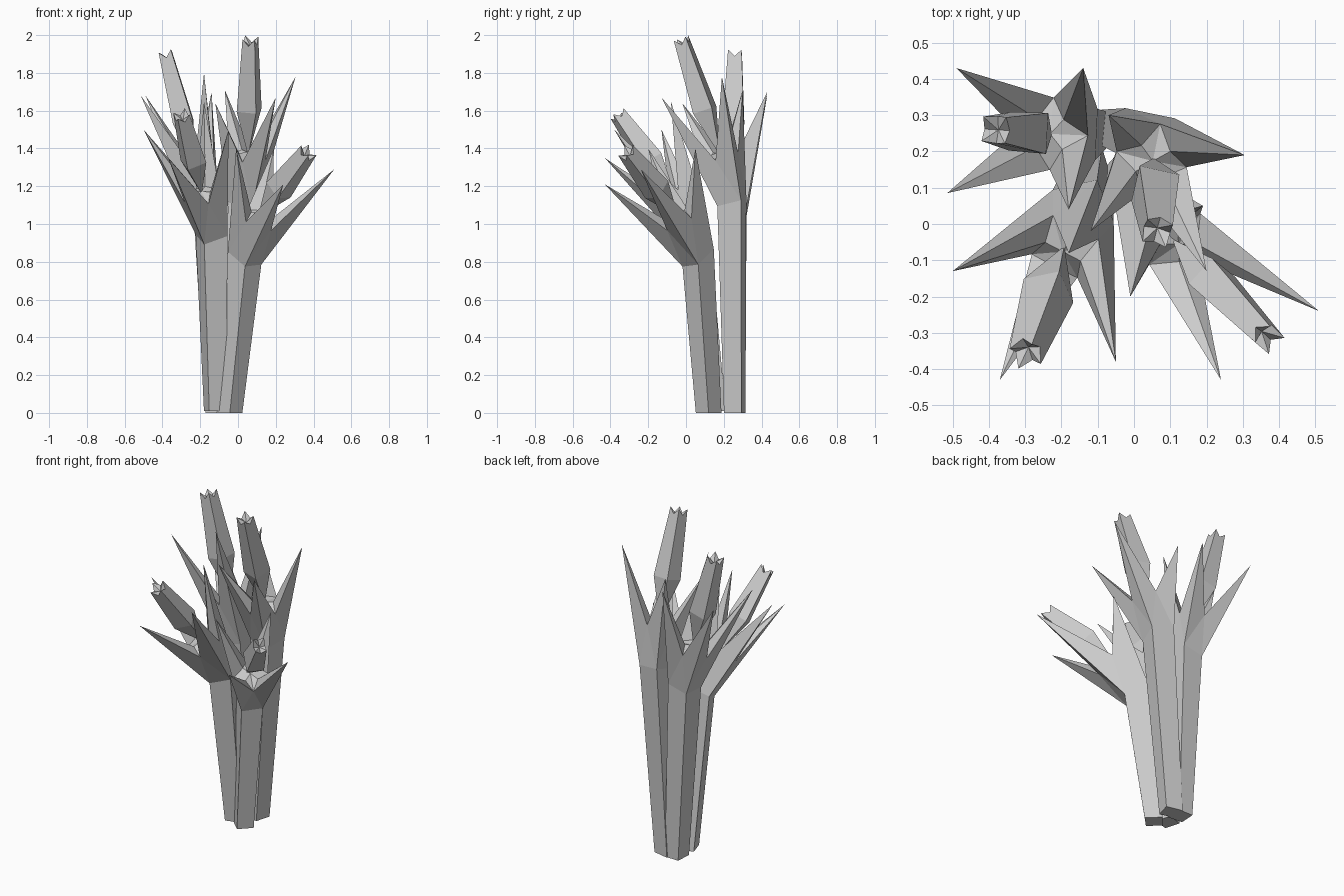
import bpy
import bmesh
from mathutils import Vector

cube = bpy.data.objects.get("Cube")
if cube:
    bpy.data.objects.remove(cube, do_unlink=True)

# Single plain colour
grey = bpy.data.materials.new("plain_grey")
grey.use_nodes = True
grey.diffuse_color = (0.6, 0.6, 0.6, 1)
grey.node_tree.nodes["Principled BSDF"].inputs["Base Color"].default_value = (0.6, 0.6, 0.6, 1)


def make_object(name, bm):
    bmesh.ops.recalc_face_normals(bm, faces=bm.faces)
    mesh = bpy.data.meshes.new(name)
    bm.to_mesh(mesh)
    bm.free()
    mesh.materials.append(grey)
    obj = bpy.data.objects.new(name, mesh)
    bpy.context.collection.objects.link(obj)


def ring(bm, points):
    return [bm.verts.new(p) for p in points]


# Square stem opening into four pointed leaves round a shallow crown
def build_stalk(name, foot, neck, tips):
    foot, neck = Vector(foot), Vector(neck)
    tips = [Vector(t) for t in tips]
    centre = sum(tips, Vector()) / 4
    axis = (centre - neck).normalized()
    dirs = []
    for t in tips:
        d = t - centre
        dirs.append((d - axis * d.dot(axis)).normalized())
    mids = [(dirs[i] + dirs[(i + 1) % 4]).normalized() for i in range(4)]

    bm = bmesh.new()
    bottom = ring(bm, [foot + Vector((d.x, d.y, 0)).normalized() * 0.068 for d in dirs])
    corners = ring(bm, [neck + d * 0.095 for d in dirs])
    valleys = ring(bm, [neck + m * 0.1 + axis * 0.24 for m in mids])
    inner = ring(bm, [neck + d * 0.055 + axis * 0.27 for d in dirs])
    points = ring(bm, tips)
    heart = bm.verts.new(neck + axis * 0.27)
    bm.faces.new(bottom)
    for i in range(4):
        j = (i + 1) % 4
        bm.faces.new((bottom[i], bottom[j], corners[j], corners[i]))
        bm.faces.new((corners[i], corners[j], valleys[i]))
        bm.faces.new((corners[i], valleys[i], points[i]))
        bm.faces.new((valleys[i - 1], corners[i], points[i]))
        bm.faces.new((valleys[i], inner[i], points[i]))
        bm.faces.new((inner[i], valleys[i - 1], points[i]))
        bm.faces.new((inner[i], valleys[i], heart))
        bm.faces.new((valleys[i], inner[j], heart))
    make_object(name, bm)
    return neck + axis * 0.31, dirs


# Four-sided bud with a notch in each side of its open tip
def build_bud(name, start, end, dirs):
    end = Vector(end)
    along = end - start
    axis = along.normalized()
    sides = [(d - axis * d.dot(axis)).normalized() for d in dirs]
    bm = bmesh.new()
    base = bm.verts.new(start - axis * 0.06)
    belly = ring(bm, [start + along * 0.33 + s * 0.076 for s in sides])
    peaks = ring(bm, [end + s * 0.048 for s in sides])
    notches = ring(bm, [end + (sides[i] + sides[(i + 1) % 4]) * 0.026 - axis * 0.035
                        for i in range(4)])
    pit = bm.verts.new(end - axis * 0.045)
    for i in range(4):
        j = (i + 1) % 4
        bm.faces.new((belly[i], belly[j], base))
        bm.faces.new((belly[i], belly[j], peaks[j], notches[i], peaks[i]))
        bm.faces.new((peaks[i], notches[i], pit))
        bm.faces.new((notches[i], peaks[j], pit))
    make_object(name, bm)


# Part name, foot, neck, leaf tips in order round the stem, bud tip
flowers = [
    ("back_left", (-0.05, 0.26, 0), (0.03, 0.245, 1.12),
     [(0.2, -0.13, 1.67), (0.305, 0.19, 1.78), (-0.07, 0.3, 1.71), (-0.12, -0.02, 1.64)],
     (0.065, -0.025, 1.985)),
    ("back_right", (-0.12, 0.26, 0), (-0.165, 0.25, 1.06),
     [(-0.18, 0.04, 1.8), (-0.14, 0.43, 1.7), (-0.49, 0.43, 1.68), (-0.515, 0.085, 1.68)],
     (-0.385, 0.26, 1.915)),
    ("front_right", (-0.12, 0.15, 0.01), (-0.14, 0.05, 0.94),
     [(-0.05, -0.38, 1.5), (-0.18, -0.08, 1.65), (-0.5, -0.13, 1.5), (-0.37, -0.43, 1.35)],
     (-0.3, -0.365, 1.585)),
    ("front_left", (-0.045, 0.12, 0), (0.035, 0.065, 0.82),
     [(0.51, -0.24, 1.29), (0.19, 0.05, 1.4), (-0.01, -0.2, 1.4), (0.24, -0.43, 1.21)],
     (0.375, -0.32, 1.39)),
]
for name, foot, neck, tips, bud_tip in flowers:
    bud_start, dirs = build_stalk(name + "_stalk", foot, neck, tips)
    build_bud(name + "_bud", bud_start, bud_tip, dirs)
